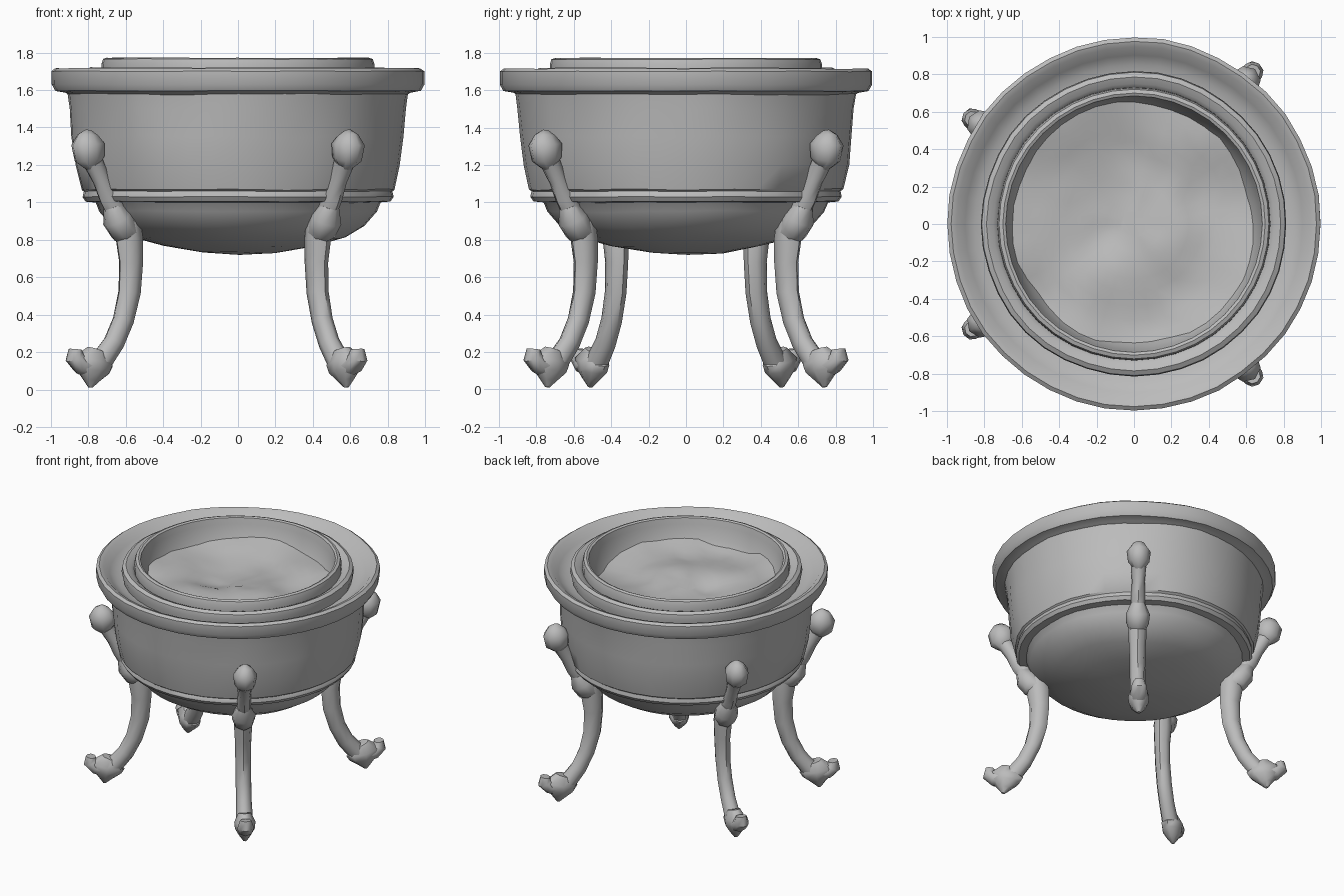
import bpy, bmesh, math
from mathutils import Vector, noise

if "Cube" in bpy.data.objects:
    bpy.data.objects.remove(bpy.data.objects["Cube"])

clay = bpy.data.materials.new("grey_clay")
GREY = (0.5, 0.5, 0.5, 1)
clay.diffuse_color = GREY
clay.use_nodes = True
clay.node_tree.nodes["Principled BSDF"].inputs["Base Color"].default_value = GREY


def finish(name, bm, angle=40):
    """Turn a bmesh into a shaded object."""
    bmesh.ops.recalc_face_normals(bm, faces=bm.faces)
    mesh = bpy.data.meshes.new(name)
    bm.to_mesh(mesh)
    bm.free()
    mesh.materials.append(clay)
    ob = bpy.data.objects.new(name, mesh)
    bpy.context.collection.objects.link(ob)
    bpy.ops.object.select_all(action="DESELECT")
    bpy.context.view_layer.objects.active = ob
    ob.select_set(True)
    bpy.ops.object.shade_smooth_by_angle(angle=math.radians(angle))
    return ob


def bridge(bm, rings):
    """Join consecutive closed rings of vertices with quads."""
    for a, b in zip(rings, rings[1:]):
        n = len(a)
        for i in range(n):
            j = (i + 1) % n
            bm.faces.new((a[i], a[j], b[j], b[i]))


def lathe(name, profile, sides=40, wobble=0.008, closed=False):
    """Spin an (r, z) profile, slightly uneven like hand-shaped clay."""
    bm = bmesh.new()
    rings = []
    for r, z in profile:
        ring = []
        for i in range(sides):
            a = math.tau * i / sides
            p = Vector((r * math.cos(a), r * math.sin(a), z))
            d = noise.noise(p * 3.0) * wobble
            ring.append(bm.verts.new((p.x * (1 + d), p.y * (1 + d), z + d * 0.6)))
        rings.append(ring)
    bridge(bm, rings + rings[:1] if closed else rings)
    if not closed:
        for ring, (r, z) in ((rings[0], profile[0]), (rings[-1], profile[-1])):
            if r < 0.1:
                bm.faces.new(ring)
    return finish(name, bm)


def sweep(name, path, angle, sides=8):
    """Sweep ovals along a path of (radius, z, thickness, width) standing at an angle."""
    bm = bmesh.new()
    out = Vector((math.cos(angle), math.sin(angle), 0))
    side = Vector((-out.y, out.x, 0))
    up = Vector((0, 0, 1))
    pts = [out * r + up * z for r, z, t, w in path]
    rings = []
    for k, (r, z, t, w) in enumerate(path):
        along = (pts[min(k + 1, len(pts) - 1)] - pts[max(k - 1, 0)]).normalized()
        normal = side.cross(along)
        ring = []
        for i in range(sides):
            a = math.tau * i / sides
            ring.append(bm.verts.new(pts[k] + normal * t * math.cos(a) + side * w * math.sin(a)))
        rings.append(ring)
    bridge(bm, rings)
    bm.faces.new(rings[0])
    bm.faces.new(rings[-1])
    return finish(name, bm, 50)


# Bowl: rounded underside, upright wall
lathe("bowl", [(0.02, 0.72), (0.2, 0.73), (0.4, 0.765), (0.57, 0.81), (0.67, 0.87),
               (0.74, 0.95), (0.77, 1.02), (0.84, 1.07), (0.87, 1.2), (0.885, 1.35),
               (0.895, 1.5), (0.91, 1.6)], wobble=0.018)

# Band around the belly
lathe("belly_band", [(0.76, 1.0), (0.815, 1.005), (0.832, 1.03), (0.825, 1.065),
                     (0.80, 1.085), (0.76, 1.07)], closed=True)

# Wide rim sloping inward to a trough
lathe("outer_rim", [(0.88, 1.56), (0.92, 1.585), (0.975, 1.595), (0.995, 1.63), (0.996, 1.70),
                    (0.975, 1.715), (0.945, 1.705), (0.90, 1.66), (0.85, 1.63),
                    (0.80, 1.62), (0.78, 1.56)], closed=True, wobble=0.006)

# Stepped inner basin
lathe("inner_ring", [(0.80, 1.60), (0.815, 1.67), (0.81, 1.705), (0.785, 1.72),
                     (0.75, 1.705), (0.72, 1.68), (0.70, 1.60)], closed=True)
lathe("basin_lip", [(0.73, 1.66), (0.728, 1.74), (0.72, 1.765), (0.70, 1.772), (0.685, 1.765),
                    (0.675, 1.72), (0.655, 1.62), (0.62, 1.56), (0.70, 1.56)],
      closed=True, wobble=0.005)

# Crumpled basin floor
bm = bmesh.new()
sides, steps = 40, 9
rings = []
for k in range(1, steps + 1):
    r = 0.66 * k / steps
    ring = []
    for i in range(sides):
        a = math.tau * i / sides
        p = Vector((r * math.cos(a), r * math.sin(a), 0))
        fold = noise.noise(p * 2.6 + Vector((4, 1, 2))) * 0.05
        crease = abs(noise.noise(p * 4.0)) * 0.03
        rise = 0.04 * (k / steps) ** 4
        ring.append(bm.verts.new((p.x, p.y, 1.575 + fold - crease + rise)))
    rings.append(ring)
bridge(bm, rings)
bm.faces.new(rings[0])
finish("basin_floor", bm, 60)

# Four legs, each with a pointed knob, a collar, a curved shin and an upturned claw
LEG = [(0.70, 0.92, 0.07, 0.06), (0.69, 0.80, 0.08, 0.065), (0.68, 0.68, 0.07, 0.058),
       (0.69, 0.52, 0.065, 0.055), (0.73, 0.37, 0.06, 0.055), (0.79, 0.25, 0.06, 0.055),
       (0.88, 0.14, 0.065, 0.06)]
ARM = [(0.71, 0.84, 0.05, 0.05), (0.76, 0.93, 0.06, 0.05), (0.82, 1.03, 0.06, 0.05),
       (0.87, 1.12, 0.05, 0.045), (0.92, 1.21, 0.055, 0.055)]
KNOB = [(0.93, 1.18, 0.03, 0.03), (0.945, 1.23, 0.085, 0.075), (0.955, 1.31, 0.095, 0.085),
        (0.955, 1.36, 0.06, 0.05), (0.95, 1.385, 0.02, 0.015)]
COLLAR = [(0.66, 0.82, 0.05, 0.05), (0.73, 0.86, 0.085, 0.08), (0.77, 0.91, 0.08, 0.085),
          (0.80, 0.98, 0.05, 0.05)]
FOOT = [(0.90, 0.21, 0.06, 0.045), (0.92, 0.15, 0.125, 0.075), (0.925, 0.10, 0.105, 0.07),
        (0.935, 0.05, 0.05, 0.04), (0.94, 0.012, 0.012, 0.012)]
CLAW = [(0.93, 0.12, 0.06, 0.06), (1.0, 0.135, 0.055, 0.06), (1.04, 0.17, 0.05, 0.055),
        (1.035, 0.215, 0.035, 0.04)]
PARTS = {"leg": LEG, "arm": ARM, "knob": KNOB, "collar": COLLAR, "foot": FOOT, "claw": CLAW}
ANGLES = {"front_left": -52, "back_left": 52, "front_right": -147, "back_right": 147}
for place, degrees in ANGLES.items():
    for part, path in PARTS.items():
        sweep(place + "_" + part, path, math.radians(degrees))
